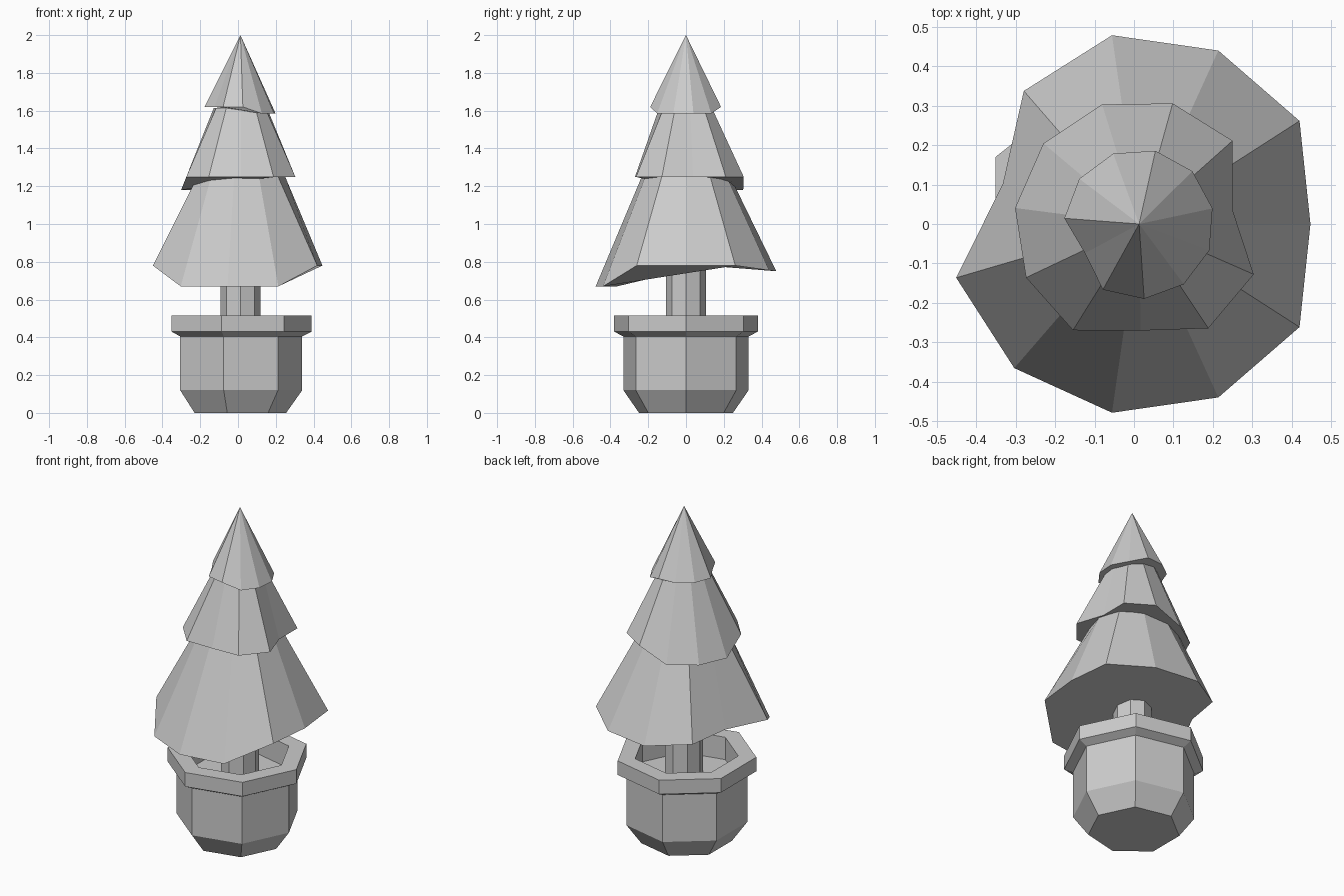
import bpy, bmesh
from math import cos, sin, radians, pi

if "Cube" in bpy.data.objects:
    bpy.data.objects.remove(bpy.data.objects["Cube"])

TREE_X = 0.013  # tree axis sits slightly off the pot centre


def ring(bm, n, r, z, cx=0.0, start=0.0, moved={}, heights={}):
    """One ring of n vertices; moved / heights override radius / z per index."""
    out = []
    for i in range(n):
        a = radians(start) + 2 * pi * i / n
        ri = moved.get(i, r)
        out.append(bm.verts.new((cx + ri * cos(a), ri * sin(a), heights.get(i, z))))
    return out


def loft(name, build):
    """Skin the rings from build(bm) and cap both ends."""
    bm = bmesh.new()
    rings = build(bm)
    for a, b in zip(rings, rings[1:]):
        n = len(a)
        for i in range(n):
            j = (i + 1) % n
            if len(b) == 1:
                bm.faces.new((a[i], a[j], b[0]))
            else:
                bm.faces.new((a[i], a[j], b[j], b[i]))
    bm.faces.new(rings[0][::-1])
    if len(rings[-1]) > 2:
        bm.faces.new(rings[-1])
    bmesh.ops.recalc_face_normals(bm, faces=bm.faces)
    mesh = bpy.data.meshes.new(name)
    bm.to_mesh(mesh)
    bm.free()
    obj = bpy.data.objects.new(name, mesh)
    bpy.context.collection.objects.link(obj)
    return obj


# Seven-sided pot: outside, rim, then inside down to the soil
pot_profile = [(0.255, 0), (0.34, 0.12), (0.34, 0.405), (0.39, 0.43),
               (0.39, 0.515), (0.29, 0.515), (0.29, 0.38)]
loft("pot", lambda bm: [ring(bm, 7, r, z) for r, z in pot_profile])

# Eight-sided trunk
loft("trunk", lambda bm: [ring(bm, 8, 0.105, z, TREE_X) for z in (0.38, 0.85)])


# Foliage tiers: eleven-sided skirts with a few dented, uneven hem points
def tier(name, r, z, start, moved, heights, top_r, top_z):
    def build(bm):
        hem = ring(bm, 11, r, z, TREE_X, start, moved, heights)
        if top_r:
            top = ring(bm, 11, top_r, top_z, TREE_X, start)
        else:
            top = [bm.verts.new((TREE_X, 0, top_z))]
        return [hem, top]
    return loft(name, build)


tier("lower_foliage", 0.483, 0.78, 0, {0: 0.434, 4: 0.446, 5: 0.36},
     {2: 0.755, 3: 0.75, 4: 0.765, 7: 0.67, 8: 0.67, 9: 0.67}, 0.237, 1.25)
tier("middle_foliage", 0.317, 1.25, 9, {0: 0.239, 8: 0.27},
     {3: 1.18, 4: 1.18, 5: 1.18}, 0.142, 1.615)
tier("top_foliage", 0.19, 1.62, 12, {6: 0.156},
     {0: 1.585, 1: 1.585, 9: 1.585, 10: 1.585}, 0, 2.0)
